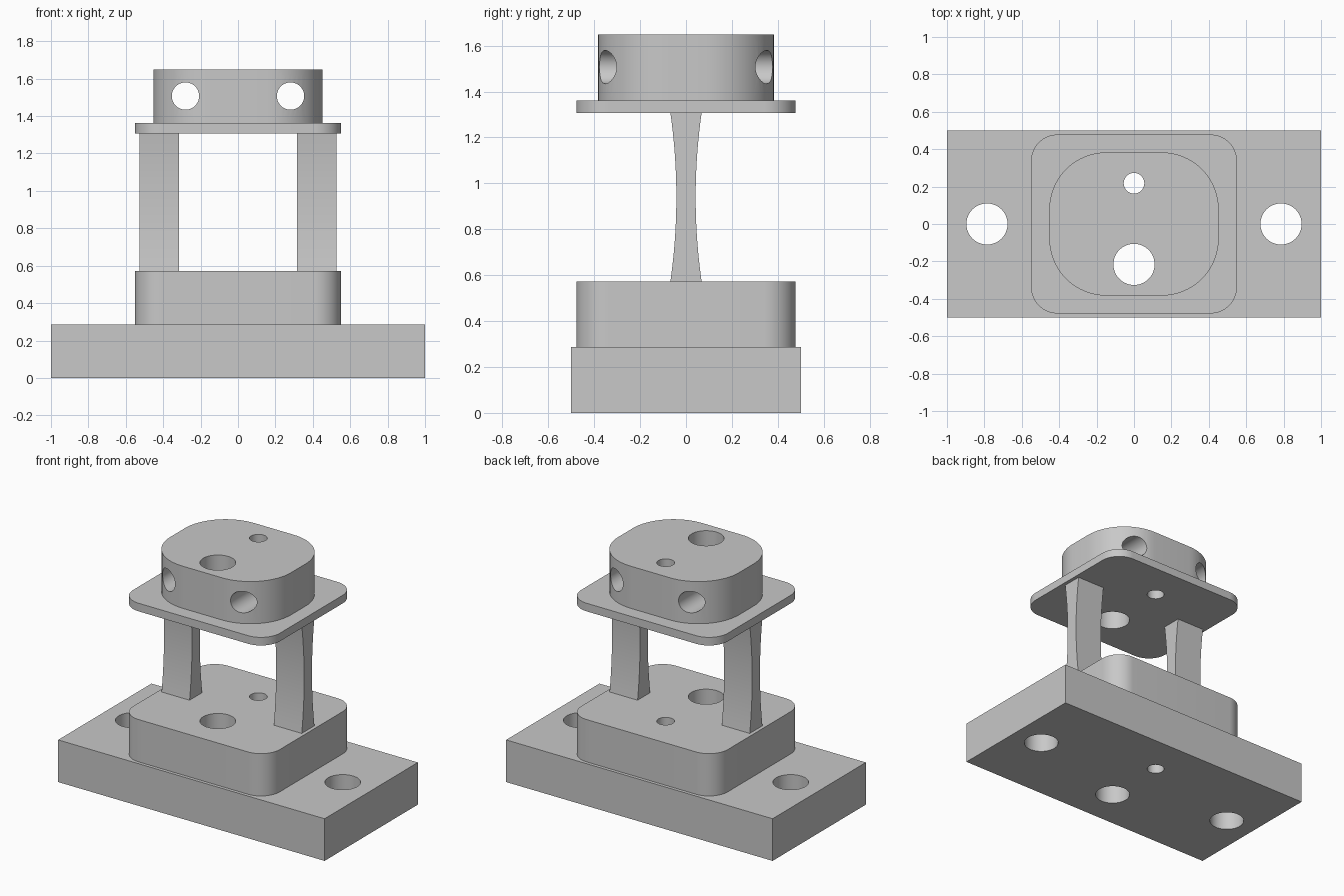
import bpy, bmesh, math
from mathutils import Matrix

cube = bpy.data.objects.get("Cube")
if cube:
    bpy.data.objects.remove(cube, do_unlink=True)

grey = bpy.data.materials.new("plain grey")
grey.use_nodes = True
colour = (0.58, 0.58, 0.58, 1)
grey.diffuse_color = colour
grey.node_tree.nodes["Principled BSDF"].inputs["Base Color"].default_value = colour


def add_object(name, bm):
    mesh = bpy.data.meshes.new(name)
    bmesh.ops.recalc_face_normals(bm, faces=bm.faces)
    bm.to_mesh(mesh)
    bm.free()
    mesh.materials.append(grey)
    obj = bpy.data.objects.new(name, mesh)
    bpy.context.collection.objects.link(obj)
    return obj


def prism(name, points, depth):
    """Extrude a closed 3D outline along the depth vector."""
    bm = bmesh.new()
    face = bm.faces.new([bm.verts.new(p) for p in points])
    ext = bmesh.ops.extrude_face_region(bm, geom=[face], use_keep_orig=True)
    verts = [g for g in ext["geom"] if isinstance(g, bmesh.types.BMVert)]
    bmesh.ops.translate(bm, verts=verts, vec=depth)
    return add_object(name, bm)


def rounded_slab(name, width, length, radius, z0, z1, steps=16):
    """Rectangle with rounded vertical edges."""
    points = []
    for quarter, (sx, sy) in enumerate([(1, 1), (-1, 1), (-1, -1), (1, -1)]):
        for i in range(steps + 1):
            a = (quarter + i / steps) * math.pi / 2
            points.append((sx * (width / 2 - radius) + radius * math.cos(a),
                           sy * (length / 2 - radius) + radius * math.sin(a), z0))
    return prism(name, points, (0, 0, z1 - z0))


def hole_cutter(name, location, radius, along_y=False):
    bm = bmesh.new()
    matrix = Matrix.Translation(location)
    if along_y:
        matrix = matrix @ Matrix.Rotation(math.pi / 2, 4, "X")
    bmesh.ops.create_cone(bm, cap_ends=True, segments=64, radius1=radius,
                          radius2=radius, depth=5, matrix=matrix)
    obj = add_object(name, bm)
    obj.hide_render = True
    return obj


def finish(obj, cutters=()):
    """Drill the holes, then shade smoothly with crisp edges."""
    bpy.ops.object.select_all(action="DESELECT")
    bpy.context.view_layer.objects.active = obj
    obj.select_set(True)
    for cutter in cutters:
        mod = obj.modifiers.new("drill", "BOOLEAN")
        mod.operation, mod.solver, mod.object = "DIFFERENCE", "EXACT", cutter
        bpy.ops.object.modifier_apply(modifier=mod.name)
    bpy.ops.object.shade_smooth_by_angle(angle=math.radians(25))


# Solid parts, from the ground up
base = prism("base_plate", [(-1, -.5, 0), (1, -.5, 0), (1, .5, 0), (-1, .5, 0)],
             (0, 0, 0.286))
lower = rounded_slab("lower_block", 1.1, 0.956, 0.14, 0.286, 0.573)
shelf = rounded_slab("upper_plate", 1.1, 0.956, 0.14, 1.307, 1.362)
head = rounded_slab("head_block", 0.906, 0.766, 0.305, 1.362, 1.648)

# Waisted legs
leg_bottom, leg_top, steps = 0.573, 1.307, 24
right_side = []
for i in range(steps + 1):
    t = 2 * i / steps - 1
    z = leg_bottom + (leg_top - leg_bottom) * i / steps
    right_side.append((0.042 + 0.026 * t * t, z))
outline = right_side + [(-y, z) for y, z in reversed(right_side)]
for name, x in (("left_leg", 0.316), ("right_leg", -0.526)):
    finish(prism(name, [(x, y, z) for y, z in outline], (0.21, 0, 0)))

# Drilled holes
centre_holes = [hole_cutter("large_bore", (0, -0.216, 1), 0.11),
                hole_cutter("small_bore", (0, 0.218, 1), 0.055)]
mount_holes = [hole_cutter("mount_bore", (x, 0, 1), 0.11) for x in (-0.786, 0.786)]
cross_holes = [hole_cutter("cross_bore", (x, 0, 1.507), 0.073, True)
               for x in (-0.281, 0.281)]

finish(base, centre_holes + mount_holes)
finish(lower, centre_holes)
finish(shelf, centre_holes)
finish(head, centre_holes + cross_holes)

for cutter in centre_holes + mount_holes + cross_holes:
    bpy.data.objects.remove(cutter, do_unlink=True)
